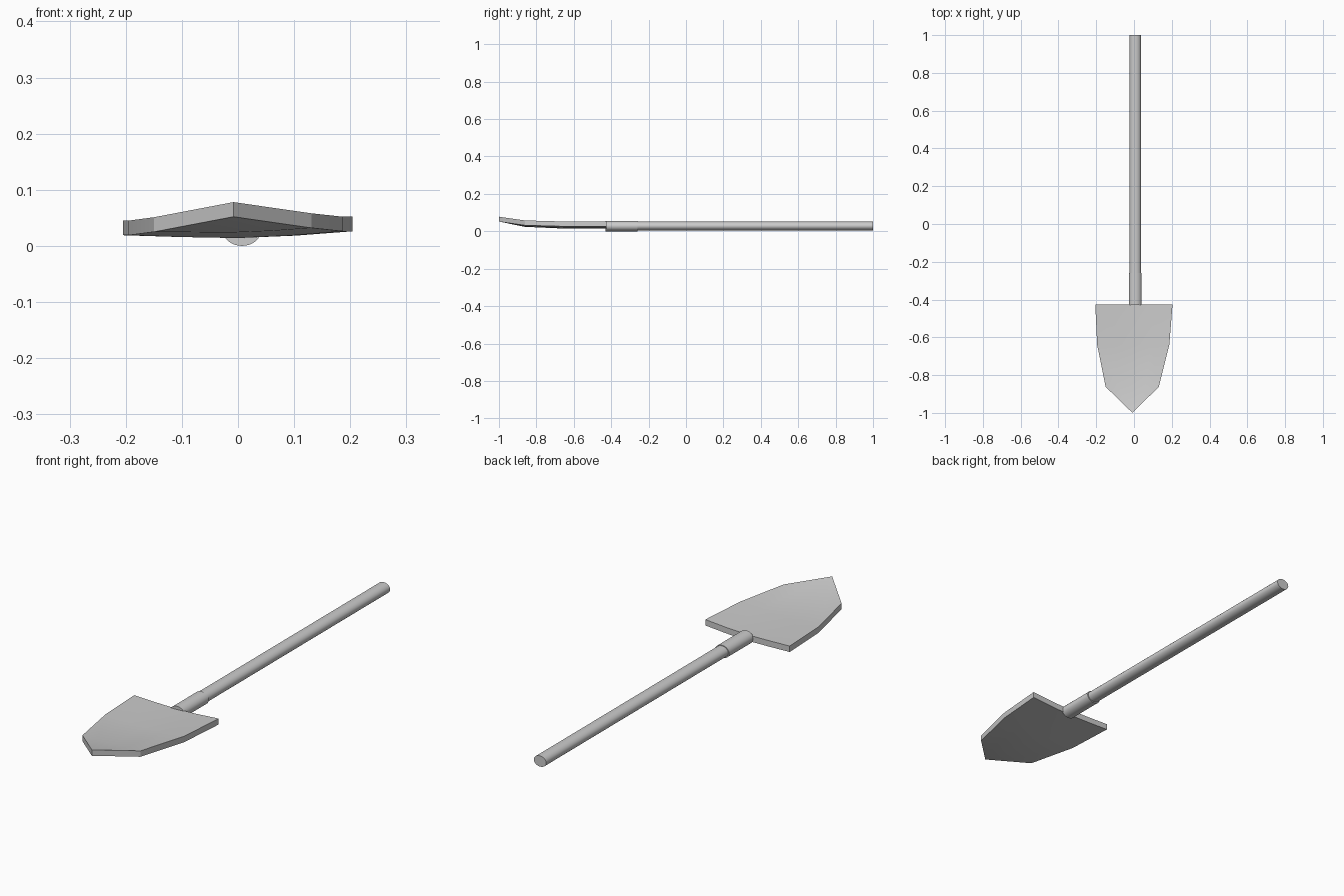
import bpy, bmesh, math

if "Cube" in bpy.data.objects:
    bpy.data.objects.remove(bpy.data.objects["Cube"])


def rod(name, y0, y1, rx, rz, x, z):
    # Slightly flattened rod running along y
    bpy.ops.mesh.primitive_cylinder_add(vertices=32, radius=1, depth=y1 - y0,
                                        location=(x, (y0 + y1) / 2, z),
                                        rotation=(math.pi / 2, 0, 0))
    ob = bpy.context.object
    ob.name = name
    ob.scale = (rx, rz, 1)
    bpy.ops.object.transform_apply(location=False, rotation=True, scale=True)
    bpy.ops.object.shade_smooth_by_angle(angle=math.radians(30))
    return ob


# Shaft and the socket gripping its lower end
rod("handle", -0.30, 1.0, 0.030, 0.0235, 0.007, 0.0285)
rod("socket", -0.43, -0.26, 0.034, 0.0275, 0.007, 0.0275)

# Blade stations: y, left x, right x, top height at left, centre, right
stations = [
    (-0.425, -0.205, 0.204, 0.045, 0.040, 0.052),
    (-0.640, -0.195, 0.187, 0.045, 0.040, 0.052),
    (-0.862, -0.150, 0.131, 0.051, 0.050, 0.058),
]
COLS = 4
bm = bmesh.new()
rows = []
for y, xl, xr, zl, zc, zr in stations:
    row = []
    for i in range(COLS + 1):
        u = 2 * i / COLS - 1
        z = zc + ((zl if u < 0 else zr) - zc) * abs(u) ** 1.5
        row.append(bm.verts.new((xl + (xr - xl) * i / COLS, y, z)))
    rows.append(row)
tip = bm.verts.new((-0.008, -1.0, 0.078))
for a, b in zip(rows, rows[1:]):
    for i in range(COLS):
        bm.faces.new((a[i], b[i], b[i + 1], a[i + 1]))
for i in range(COLS):
    bm.faces.new((rows[-1][i], tip, rows[-1][i + 1]))

# Give the blade its thickness
ext = bmesh.ops.extrude_face_region(bm, geom=bm.faces[:], use_keep_orig=True)
for v in ext["geom"]:
    if isinstance(v, bmesh.types.BMVert):
        v.co.z -= 0.026
bmesh.ops.recalc_face_normals(bm, faces=bm.faces[:])
mesh = bpy.data.meshes.new("blade")
bm.to_mesh(mesh)
bm.free()
blade = bpy.data.objects.new("blade", mesh)
bpy.context.collection.objects.link(blade)
bpy.ops.object.select_all(action='DESELECT')
blade.select_set(True)
bpy.context.view_layer.objects.active = blade
bpy.ops.object.shade_smooth_by_angle(angle=math.radians(30))
